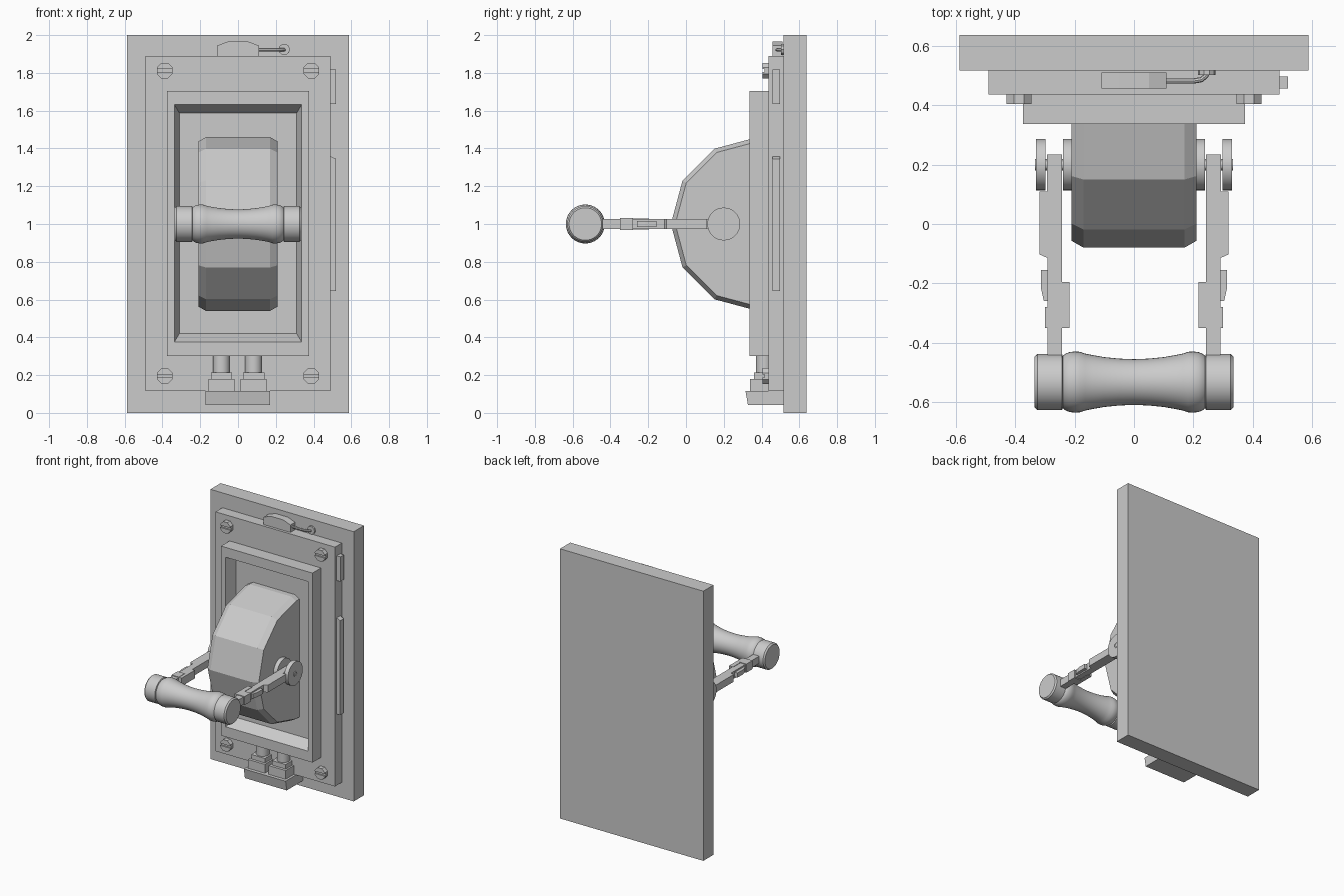
import bpy, bmesh
from math import sin, cos, pi, radians
from mathutils import Vector

if "Cube" in bpy.data.objects:
    bpy.data.objects.remove(bpy.data.objects["Cube"])


def finish(name, bm, smooth=False):
    bmesh.ops.recalc_face_normals(bm, faces=bm.faces)
    me = bpy.data.meshes.new(name)
    bm.to_mesh(me)
    bm.free()
    ob = bpy.data.objects.new(name, me)
    bpy.context.collection.objects.link(ob)
    if smooth:
        bpy.ops.object.select_all(action='DESELECT')
        ob.select_set(True)
        bpy.context.view_layer.objects.active = ob
        bpy.ops.object.shade_smooth_by_angle(angle=radians(35))
    return ob


def loft(name, rings, smooth=False):
    """Skin a series of closed rings and cap both ends."""
    bm = bmesh.new()
    vs = [[bm.verts.new(p) for p in r] for r in rings]
    n = len(vs[0])
    for a, b in zip(vs, vs[1:]):
        for i in range(n):
            bm.faces.new((a[i], a[(i + 1) % n], b[(i + 1) % n], b[i]))
    bm.faces.new(vs[0])
    bm.faces.new(vs[-1])
    return finish(name, bm, smooth)


def box(name, x0, x1, y0, y1, z0, z1):
    return loft(name, [[(x0, y0, z), (x1, y0, z), (x1, y1, z), (x0, y1, z)] for z in (z0, z1)])


def lathe(name, axis, centre, profile, n=32, turn=0.0, smooth=True):
    """Profile of (position along axis, radius) turned about x, y or z."""
    k = 'xyz'.index(axis)
    rings = []
    for t, r in profile:
        ring = []
        for i in range(n):
            a = 2 * pi * (i + turn) / n
            p = Vector(centre)
            p[k] = t
            p[(k + 1) % 3] += r * cos(a)
            p[(k + 2) % 3] += r * sin(a)
            ring.append(p)
        rings.append(ring)
    return loft(name, rings, smooth)


# Stacked wall plates
box("back_plate", -0.588, 0.588, 0.517, 0.637, 0, 2)
box("mounting_plate", -0.49, 0.49, 0.437, 0.517, 0.115, 1.89)


# Raised frame with a sloped recess
def rect(hx, z0, z1, y):
    return [(-hx, y, z0), (hx, y, z0), (hx, y, z1), (-hx, y, z1)]


loft("recessed_frame", [rect(0.375, 0.30, 1.705, 0.437), rect(0.375, 0.30, 1.705, 0.337),
                        rect(0.337, 0.375, 1.632, 0.337), rect(0.31, 0.42, 1.587, 0.42)])


# Twelve-sided housing drum with chamfered rims
def drum_ring(x, r):
    arc = [(x, 0.38 - r * cos(a), 1 + r * sin(a))
           for a in (radians(d) for d in range(-90, 91, 30))]
    return [(x, 0.425, 1 - r)] + arc + [(x, 0.425, 1 + r)]


loft("drum_housing", [drum_ring(-0.21, 0.437), drum_ring(-0.17, 0.46),
                      drum_ring(0.17, 0.46), drum_ring(0.21, 0.437)])

# Turned handle grip
half = [(0.335, 0.086), (0.325, 0.095), (0.243, 0.095), (0.24, 0.088), (0.232, 0.095),
        (0.218, 0.101), (0.20, 0.103), (0.182, 0.102), (0.165, 0.096), (0.14, 0.091),
        (0.10, 0.084), (0.05, 0.079)]
grip = half + [(0, 0.077)] + [(-x, r) for x, r in reversed(half)]
lathe("handle_grip", 'x', (0, -0.533, 1), grip, 40)

# Lever arms, pivots and arm blocks
arm = [(0.242, 0.235), (0.293, 0.235), (0.293, 0.11), (0.318, 0.11), (0.318, -0.103),
       (0.291, -0.115), (0.291, -0.46), (0.242, -0.46)]
catch = [(0.28, -0.155), (0.314, -0.155), (0.314, -0.215), (0.304, -0.26), (0.28, -0.26)]
for s, side in ((-1, "left"), (1, "right")):
    loft(side + "_arm", [[(s * x, y, z) for x, y in arm] for z in (0.973, 1.027)])
    loft(side + "_arm_catch", [[(s * x, y, z) for x, y in catch] for z in (0.983, 1.017)])
    box(side + "_arm_inner_block", *sorted((s * 0.217, s * 0.25)), -0.35, -0.195, 0.97, 1.03)
    box(side + "_arm_collar", *sorted((s * 0.24, s * 0.30)), -0.35, -0.28, 0.968, 1.032)
    lathe(side + "_inner_pivot", 'x', (0, 0.2, 1), [(s * 0.2, 0.087), (s * 0.24, 0.087)])
    # outer washer with a small pin in its centre
    lathe(side + "_outer_pivot", 'x', (0, 0.2, 1), [(s * 0.298, 0.087), (s * 0.33, 0.087)])
    lathe(side + "_pivot_pin", 'x', (0, 0.2, 1), [(s * 0.2, 0.02), (s * 0.334, 0.02), (s * 0.334, 0.012), (s * 0.328, 0.012)], 12)

# Eight-sided slotted screws
for x in (-0.388, 0.388):
    for z in (0.195, 1.812):
        lathe("screw_base", 'y', (x, 0, z), [(0.445, 0.045), (0.415, 0.045)], 8, 0.5, False)
        for s in (-1, 1):
            w = 0.045 * cos(pi / 8)
            c = 0.045 * sin(pi / 8)
            pts = [(-w, 0.008), (w, 0.008), (w, c), (c, w), (-c, w), (-w, c)]
            loft("screw_head_half", [[(x + px, y, z + s * pz) for px, pz in pts] for y in (0.42, 0.404)])

# Top latch with a bent wire and its anchor
latch = [(-0.11, 1.885), (0.11, 1.885), (0.11, 1.945), (0.05, 1.967), (-0.05, 1.967), (-0.11, 1.945)]
loft("top_latch", [[(x, y, z) for x, z in latch] for y in (0.457, 0.511)])
path = [(0.10, 0.482), (0.20, 0.482), (0.228, 0.487), (0.243, 0.50), (0.247, 0.52)]
rings = []
for i, (x, y) in enumerate(path):
    a, b = path[max(i - 1, 0)], path[min(i + 1, len(path) - 1)]
    t = Vector((b[0] - a[0], b[1] - a[1], 0)).normalized()
    n = Vector((-t.y, t.x, 0))
    rings.append([Vector((x, y, 1.922)) + 0.009 * (n * cos(j * pi / 4) + Vector((0, 0, sin(j * pi / 4))))
                  for j in range(8)])
loft("latch_wire", rings, True)
lathe("wire_anchor", 'y', (0.245, 0, 1.924), [(0.52, 0.03), (0.503, 0.03)], 10, 0.5, False)

# Right edge strips
box("upper_edge_tab", 0.48, 0.52, 0.457, 0.498, 1.635, 1.818)
strip = [(0.48, 0.645), (0.519, 0.645), (0.519, 1.345), (0.48, 1.363)]
loft("lower_edge_strip", [[(x, y, z) for x, z in strip] for y in (0.457, 0.498)])

# Bottom bracket and twin cable fittings
bracket = [(0.315, 0.115), (0.328, 0.042), (0.52, 0.042), (0.52, 0.115)]
loft("bottom_bracket", [[(x, y, z) for y, z in bracket] for x in (-0.173, 0.17)])
for x in (-0.087, 0.083):
    box("fitting_base", x - 0.069, x + 0.069, 0.34, 0.445, 0.115, 0.18)
    box("fitting_collar", x - 0.056, x + 0.056, 0.36, 0.445, 0.18, 0.213)
    lathe("fitting_pipe", 'z', (x, 0.415, 0), [(0.205, 0.045), (0.305, 0.045)], 20)
